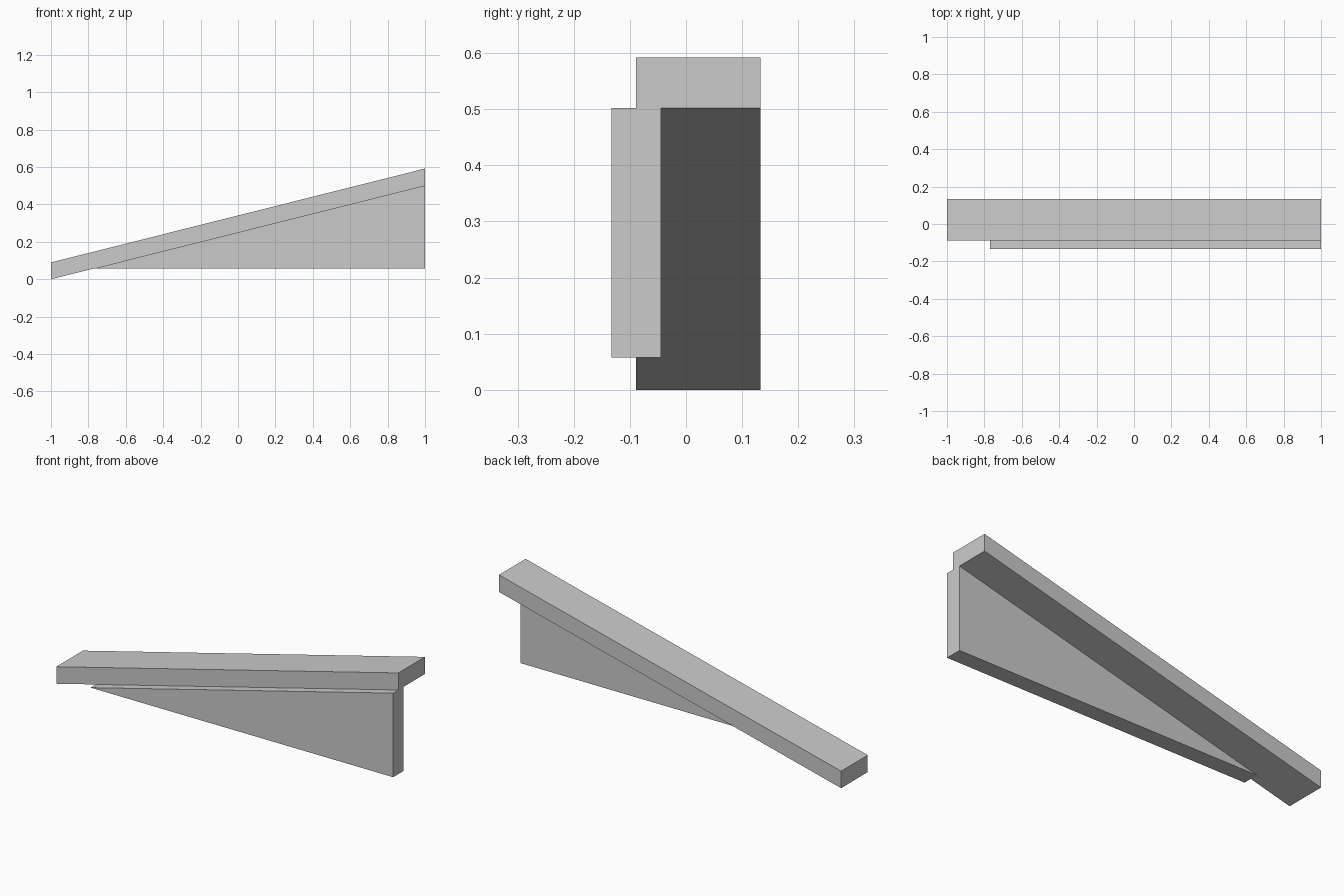
import bpy
import bmesh

cube = bpy.data.objects.get("Cube")
if cube:
    bpy.data.objects.remove(cube, do_unlink=True)

# Single plain grey finish
grey = bpy.data.materials.new("light_grey")
grey.use_nodes = True
color = (0.6, 0.6, 0.6, 1)
grey.diffuse_color = color
grey.node_tree.nodes["Principled BSDF"].inputs["Base Color"].default_value = color


def extrude_profile(name, profile, y_front, y_back):
    """Extrude an x-z profile along y into a solid part."""
    bm = bmesh.new()
    face = bm.faces.new([bm.verts.new((x, y_front, z)) for x, z in profile])
    ext = bmesh.ops.extrude_face_region(bm, geom=[face])
    verts = [v for v in ext["geom"] if isinstance(v, bmesh.types.BMVert)]
    bmesh.ops.translate(bm, verts=verts, vec=(0, y_back - y_front, 0))
    bmesh.ops.recalc_face_normals(bm, faces=bm.faces)
    mesh = bpy.data.meshes.new(name)
    bm.to_mesh(mesh)
    bm.free()
    mesh.materials.append(grey)
    obj = bpy.data.objects.new(name, mesh)
    bpy.context.collection.objects.link(obj)
    return obj


rise = 0.502       # height gained by the sloping rail
thickness = 0.09   # vertical thickness of the rail
base = 0.058       # underside of the support wedge
base_tip = -1 + 2 * base / rise

# Sloping rail
extrude_profile("sloping_rail",
                [(-1, 0), (1, rise), (1, rise + thickness), (-1, thickness)],
                -0.089, 0.133)

# Triangular support below the rail, set towards the front
extrude_profile("support_wedge",
                [(base_tip, base), (1, base), (1, rise)],
                -0.133, -0.045)
